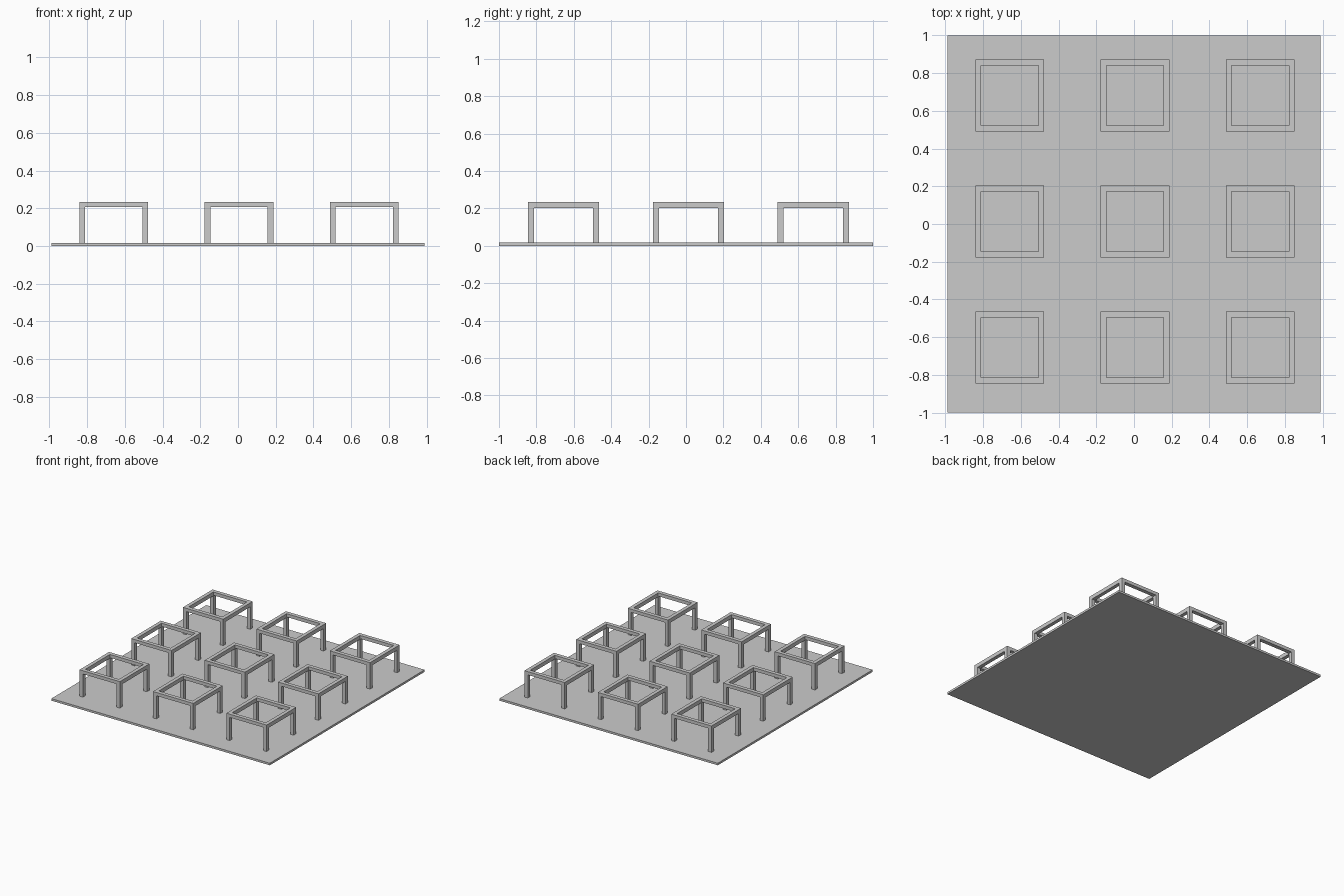
import bpy, bmesh
from mathutils import Matrix

if "Cube" in bpy.data.objects:
    bpy.data.objects.remove(bpy.data.objects["Cube"])

# Main sizes
PLATE_X, PLATE_Y, PLATE_Z = 1.976, 2.0, 0.017
FRAME_X, FRAME_Y, TOP_Z = 0.364, 0.381, 0.233
BAR_X, BAR_Y = 0.030, 0.032        # leg and rail widths along x and y
RAIL_X_Z, RAIL_Y_Z = 0.206, 0.201  # undersides of the x and y rails


def add_box(bm, lo, hi):
    """Add an axis-aligned box between two corners."""
    size = [b - a for a, b in zip(lo, hi)]
    mid = [(a + b) / 2 for a, b in zip(lo, hi)]
    bmesh.ops.create_cube(
        bm, size=1, matrix=Matrix.Translation(mid) @ Matrix.Diagonal((*size, 1)))


def finish(bm, name):
    mesh = bpy.data.meshes.new(name)
    bm.to_mesh(mesh)
    bm.free()
    return mesh


def add_object(name, mesh, location=(0, 0, 0)):
    obj = bpy.data.objects.new(name, mesh)
    obj.location = location
    bpy.context.collection.objects.link(obj)


# Base plate
bm = bmesh.new()
add_box(bm, (-PLATE_X / 2, -PLATE_Y / 2, 0), (PLATE_X / 2, PLATE_Y / 2, PLATE_Z))
add_object("base_plate", finish(bm, "base_plate"))

# Open table frame: four legs, two rails each way
bm = bmesh.new()
hx, hy = FRAME_X / 2, FRAME_Y / 2
spans_x = ((-hx, -hx + BAR_X), (hx - BAR_X, hx))
spans_y = ((-hy, -hy + BAR_Y), (hy - BAR_Y, hy))
for x0, x1 in spans_x:
    add_box(bm, (x0, -hy + BAR_Y, RAIL_Y_Z), (x1, hy - BAR_Y, TOP_Z))
    for y0, y1 in spans_y:
        add_box(bm, (x0, y0, PLATE_Z), (x1, y1, TOP_Z))
for y0, y1 in spans_y:
    add_box(bm, (-hx + BAR_X, y0, RAIL_X_Z), (hx - BAR_X, y1, TOP_Z))
frame = finish(bm, "table_frame")

# Three by three grid of frames
for row in range(3):
    for col in range(3):
        add_object(f"table_frame_{row + 1}_{col + 1}", frame,
                   (0.005 + (col - 1) * 0.664, 0.013 + (row - 1) * 0.668, 0))
